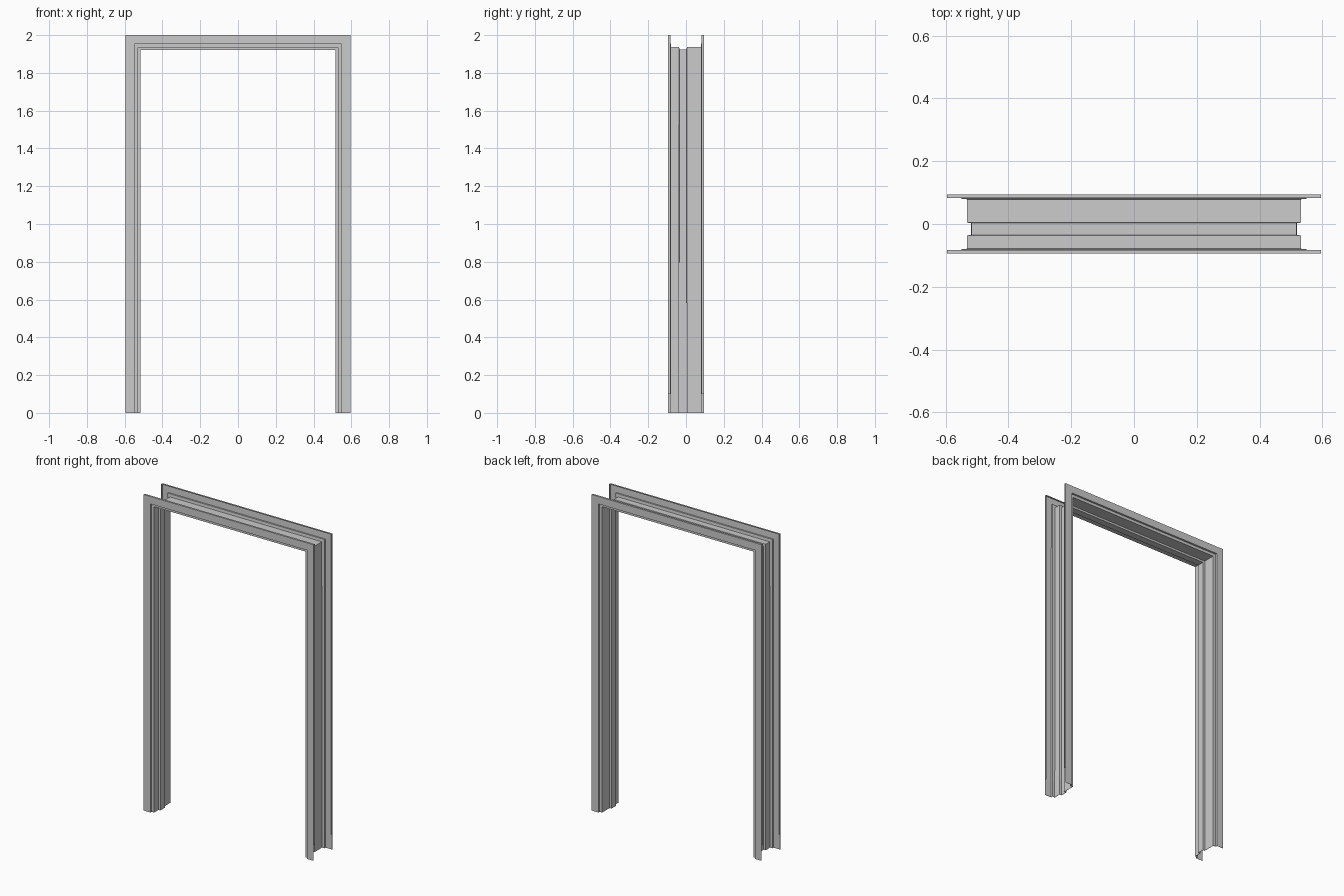
import bpy, bmesh

if "Cube" in bpy.data.objects:
    bpy.data.objects.remove(bpy.data.objects["Cube"])

HALF_W, HEIGHT, NOTCH, SHEET = 0.595, 2.0, 0.10, 0.0015

# Folded sheet section: (distance in from outer edge, y), front lip to rear lip
profile = [(0, -0.082), (0, -0.094), (0.047, -0.094), (0.047, -0.082),
           (0.065, -0.082), (0.065, -0.038), (0.078, -0.038), (0.078, 0.006),
           (0.065, 0.006), (0.065, 0.082), (0.047, 0.082), (0.047, 0.094),
           (0, 0.094), (0, 0.082)]


def stations(d):
    """Mitred path up the left leg, across the head, down the right leg."""
    x, top = HALF_W - d, HEIGHT - d
    return [(-x, 0), (-x, NOTCH), (-x, top), (x, top), (x, NOTCH), (x, 0)]


bm = bmesh.new()
cols = [[bm.verts.new((x, y, z)) for x, z in stations(d)] for d, y in profile]
last = len(profile) - 2
for j in range(len(profile) - 1):
    for i in range(5):
        # return lips stop short of the floor
        if j in (0, last) and i in (0, 4):
            continue
        bm.faces.new((cols[j][i], cols[j + 1][i], cols[j + 1][i + 1], cols[j][i + 1]))
loose = [v for v in bm.verts if not v.link_faces]
bmesh.ops.delete(bm, geom=loose, context='VERTS')

mesh = bpy.data.meshes.new("door_frame")
bm.to_mesh(mesh)
bm.free()
frame = bpy.data.objects.new("door_frame", mesh)
bpy.context.collection.objects.link(frame)

# Sheet metal thickness, grown into the hollow side
solid = frame.modifiers.new("sheet_thickness", 'SOLIDIFY')
solid.thickness = SHEET
solid.offset = -1
solid.use_even_offset = True
